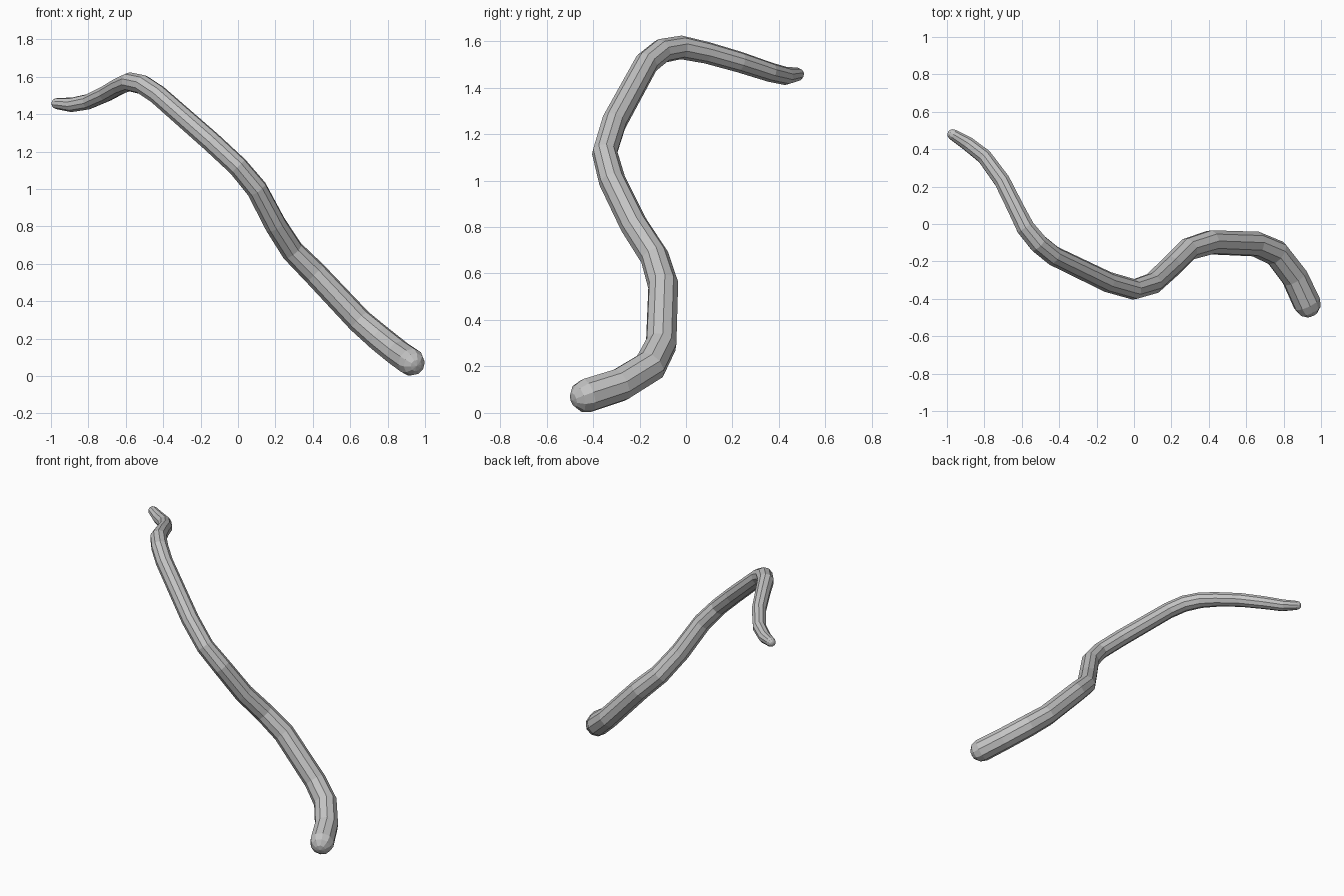
import bpy
import bmesh
import math
from mathutils import Vector

if "Cube" in bpy.data.objects:
    bpy.data.objects.remove(bpy.data.objects["Cube"], do_unlink=True)

SIDES = 10

# Centre line of the bent stick: x, y, z, radius, from thick foot to thin tip
PATH = [
    (.925, -.425, .075, .075), (.86, -.285, .12, .073), (.76, -.155, .2, .072),
    (.65, -.107, .295, .068), (.41, -.098, .55, .066), (.29, -.135, .67, .062),
    (.2, -.225, .81, .06), (.1, -.318, 1.0, .058), (0, -.35, 1.12, .055),
    (-.14, -.31, 1.25, .055), (-.43, -.17, 1.505, .053), (-.51, -.105, 1.558, .053),
    (-.58, -.02, 1.573, .051), (-.635, .09, 1.55, .047), (-.705, .23, 1.51, .045),
    (-.8, .36, 1.467, .042), (-.89, .43, 1.45, .039), (-.968, .478, 1.457, .03),
]


def cap(centre, direction, radius):
    """Rings that round off one end, ordered outward."""
    angles = [math.radians(a) for a in (35, 65)]
    return [(centre + direction * radius * math.sin(a), radius * math.cos(a)) for a in angles]


def tube(name, path, material):
    stops = [(Vector(p[:3]), p[3]) for p in path]
    first, last = stops[0], stops[-1]
    foot_dir = (first[0] - stops[1][0]).normalized()
    tip_dir = (last[0] - stops[-2][0]).normalized()
    rings = cap(first[0], foot_dir, first[1])[::-1] + stops + cap(last[0], tip_dir, last[1])

    bm = bmesh.new()
    loops = []
    tangent = -foot_dir
    side = tangent.orthogonal().normalized()
    for i, (centre, radius) in enumerate(rings):
        # Carry the cross-section along the path without twisting
        before, after = rings[max(i - 1, 0)][0], rings[min(i + 1, len(rings) - 1)][0]
        into = (centre - before).normalized()
        out = (after - centre).normalized()
        new_tangent = (into + out).normalized()
        side = tangent.rotation_difference(new_tangent) @ side
        tangent = new_tangent
        up = tangent.cross(side)
        loops.append([
            bm.verts.new(centre + radius * (side * math.cos(a) + up * math.sin(a)))
            for a in (math.tau * k / SIDES for k in range(SIDES))
        ])

    for a, b in zip(loops, loops[1:]):
        for k in range(SIDES):
            n = (k + 1) % SIDES
            bm.faces.new((a[k], a[n], b[n], b[k]))

    # Close both ends with a shallow fan
    for loop, end, direction in ((loops[0], first, foot_dir), (loops[-1], last, tip_dir)):
        pole = bm.verts.new(end[0] + direction * end[1])
        for k in range(SIDES):
            bm.faces.new((loop[k], loop[(k + 1) % SIDES], pole))
    bmesh.ops.recalc_face_normals(bm, faces=bm.faces)

    mesh = bpy.data.meshes.new(name)
    bm.to_mesh(mesh)
    bm.free()
    mesh.materials.append(material)
    obj = bpy.data.objects.new(name, mesh)
    bpy.context.collection.objects.link(obj)
    return obj


# Plain grey surface
grey = bpy.data.materials.new("light grey")
grey.use_nodes = True
colour = (.55, .55, .55, 1)
grey.diffuse_color = colour
grey.node_tree.nodes["Principled BSDF"].inputs["Base Color"].default_value = colour

tube("bent_stick", PATH, grey)
